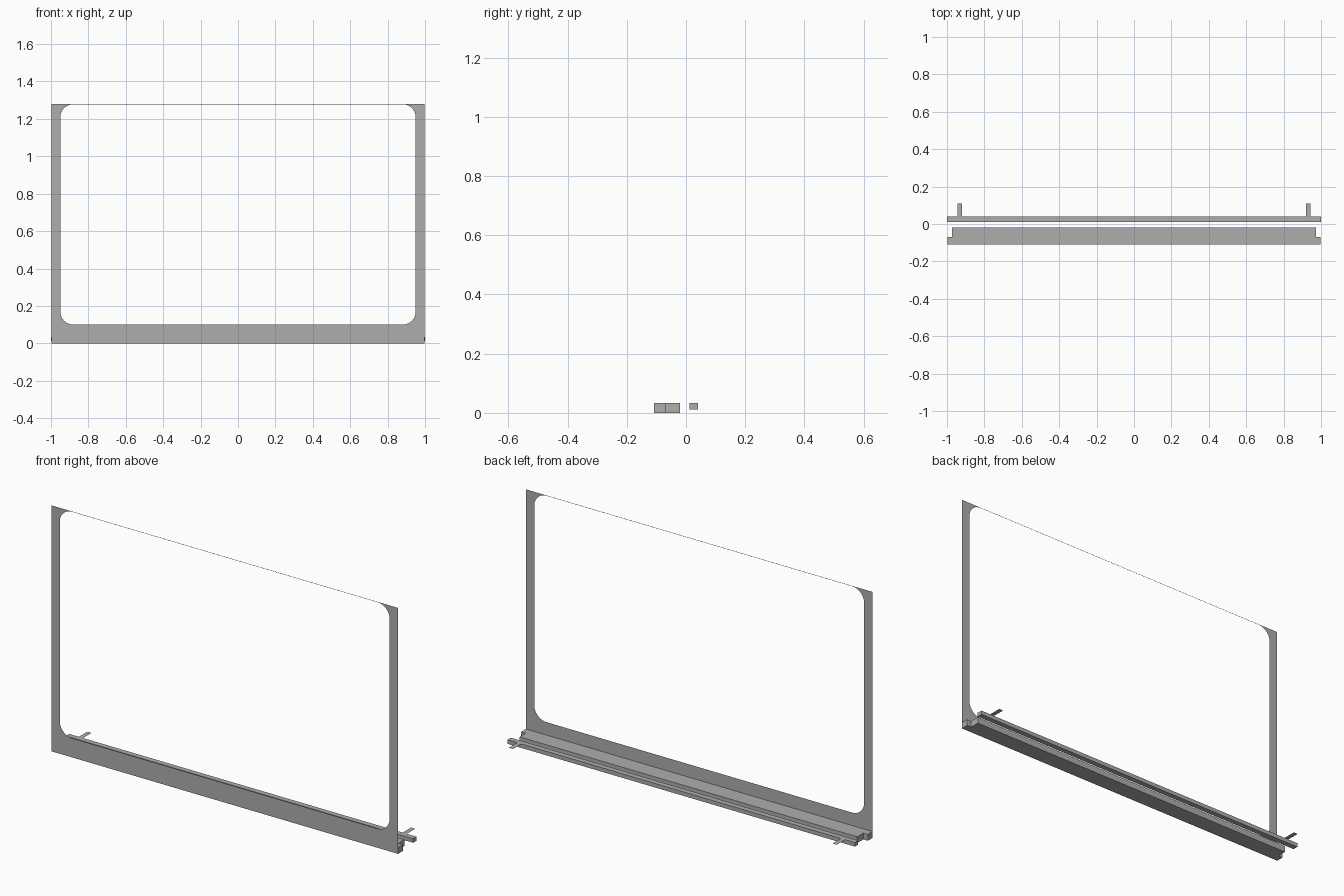
import bpy, bmesh, math

cube = bpy.data.objects.get("Cube")
if cube:
    bpy.data.objects.remove(cube, do_unlink=True)

grey = bpy.data.materials.new("mid_grey")
grey.use_nodes = True
colour = (0.42, 0.42, 0.42, 1)
grey.diffuse_color = colour
grey.node_tree.nodes["Principled BSDF"].inputs["Base Color"].default_value = colour

FRONT, TOP, DECK = -0.109, 1.28, 0.033


def finish(name, bm):
    mesh = bpy.data.meshes.new(name)
    bm.to_mesh(mesh)
    bm.free()
    mesh.materials.append(grey)
    obj = bpy.data.objects.new(name, mesh)
    bpy.context.collection.objects.link(obj)
    return obj


def slab(name, outline, z0, z1):
    """Flat outline in x/y, raised to z1; a plain sheet if z0 equals z1."""
    bm = bmesh.new()
    face = bm.faces.new([bm.verts.new((x, y, z0)) for x, y in outline])
    if z1 > z0:
        grown = bmesh.ops.extrude_face_region(bm, geom=[face])["geom"]
        verts = [v for v in grown if isinstance(v, bmesh.types.BMVert)]
        bmesh.ops.translate(bm, verts=verts, vec=(0, 0, z1 - z0))
        bmesh.ops.recalc_face_normals(bm, faces=bm.faces)
    return finish(name, bm)


def rectangle(x0, x1, y0, y1):
    return [(x0, y0), (x1, y0), (x1, y1), (x0, y1)]


def rounded_frame(name, half, top, hole_half, hole_bottom, hole_top, radius, steps=10):
    """Thin upright sheet with a rounded opening, corners fanned to the arcs."""
    bm = bmesh.new()
    corners = []
    for i, (sx, up) in enumerate([(1, 1), (-1, 1), (-1, 0), (1, 0)]):
        outer = bm.verts.new((sx * half, FRONT, top if up else 0))
        cx = sx * (hole_half - radius)
        cz = hole_top - radius if up else hole_bottom + radius
        arc = []
        for k in range(steps + 1):
            a = math.pi / 2 * (i + k / steps)
            arc.append(bm.verts.new((cx + radius * math.cos(a), FRONT,
                                     cz + radius * math.sin(a))))
        for a, b in zip(arc, arc[1:]):
            bm.faces.new((outer, b, a))
        corners.append((outer, arc))
    # straight sides between the corners
    for i, (outer, arc) in enumerate(corners):
        next_outer, next_arc = corners[(i + 1) % 4]
        bm.faces.new((outer, next_outer, next_arc[0], arc[-1]))
    bmesh.ops.recalc_face_normals(bm, faces=bm.faces)
    if bm.faces[:][0].normal.y > 0:
        bmesh.ops.reverse_faces(bm, faces=bm.faces[:])
    return finish(name, bm)


# Upright front frame
rounded_frame("front_frame", 0.998, TOP, 0.95, 0.10, TOP - 0.002, 0.07)

# Base bar, wide at the front and stepped in at the back
wide, narrow, step, back = 0.998, 0.972, -0.07, -0.02
slab("base_bar", [(-wide, FRONT + 0.0005), (wide, FRONT + 0.0005), (wide, step), (narrow, step),
                  (narrow, back), (-narrow, back), (-narrow, step), (-wide, step)], 0, DECK)

# Separate rear rail with a flat tab near each end
slab("rear_rail", rectangle(-1, 1, 0.012, 0.04), 0.012, DECK)
for side, x0, x1 in (("left", 0.92, 0.944), ("right", -0.944, -0.92)):
    slab(side + "_tab", rectangle(x0, x1, 0.04, 0.109), DECK, DECK)
